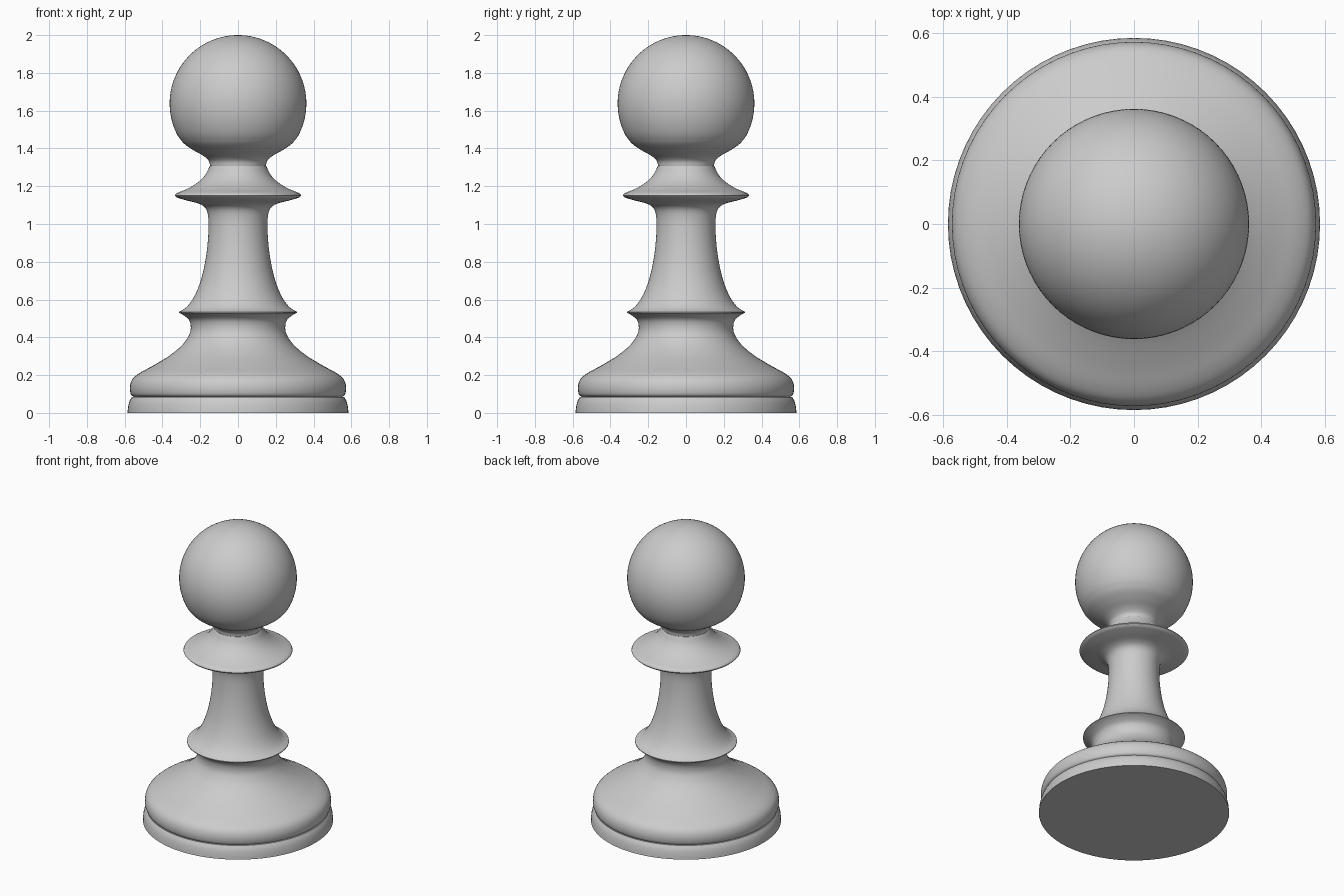
import bpy, bmesh
from math import sin, cos, pi, radians
from mathutils import Vector

if "Cube" in bpy.data.objects:
    bpy.data.objects.remove(bpy.data.objects["Cube"])

SEGMENTS = 72


def smooth(points, steps=4):
    """Run a Catmull-Rom curve through the (radius, height) points."""
    p = [Vector(q) for q in points]
    p = [2 * p[0] - p[1]] + p + [2 * p[-1] - p[-2]]
    out = []
    for a, b, c, d in zip(p, p[1:], p[2:], p[3:]):
        for i in range(steps):
            t = i / steps
            out.append(0.5 * (2 * b + (c - a) * t + (2 * a - 5 * b + 4 * c - d) * t**2
                              + (3 * b - a - 3 * c + d) * t**3))
    return [tuple(v) for v in out] + [tuple(points[-1])]


def lathe(name, profile):
    """Turn a profile, which starts and ends on the axis, around z."""
    bm = bmesh.new()
    verts = [bm.verts.new((r, 0, z)) for r, z in profile]
    edges = [bm.edges.new(pair) for pair in zip(verts, verts[1:])]
    bmesh.ops.spin(bm, geom=verts + edges, cent=(0, 0, 0), axis=(0, 0, 1),
                   angle=2 * pi, steps=SEGMENTS)
    bmesh.ops.remove_doubles(bm, verts=bm.verts, dist=0.0005)
    bmesh.ops.recalc_face_normals(bm, faces=bm.faces)
    mesh = bpy.data.meshes.new(name)
    bm.to_mesh(mesh)
    bm.free()
    obj = bpy.data.objects.new(name, mesh)
    bpy.context.collection.objects.link(obj)
    bpy.context.view_layer.objects.active = obj
    bpy.ops.object.select_all(action='DESELECT')
    obj.select_set(True)
    bpy.ops.object.shade_smooth_by_angle(angle=radians(40))
    return obj


# Foot: low disc with a slightly rounded wall
lathe("foot", [(0, 0)] + smooth([(0.585, 0), (0.582, 0.03), (0.575, 0.06), (0.562, 0.085)])
      + [(0, 0.085)])

# Flared base above the groove, rising to the lower ring
flare = smooth([(0.553, 0.085), (0.568, 0.1), (0.572, 0.14), (0.558, 0.18), (0.52, 0.212),
                (0.45, 0.25), (0.36, 0.305), (0.295, 0.36), (0.26, 0.41), (0.25, 0.45),
                (0.258, 0.49), (0.285, 0.515), (0.313, 0.53)])
# Stem from the lower ring to the underside of the collar
stem = smooth([(0.313, 0.535), (0.275, 0.558), (0.238, 0.605), (0.208, 0.67), (0.184, 0.75),
               (0.166, 0.85), (0.157, 0.95), (0.157, 1.03), (0.17, 1.08), (0.205, 1.107),
               (0.27, 1.124), (0.325, 1.14)])
# Collar edge and slope up to the neck
collar = smooth([(0.335, 1.15), (0.325, 1.163), (0.265, 1.188), (0.21, 1.222),
                 (0.172, 1.262), (0.149, 1.308)])
lathe("body", [(0, 0.085)] + flare + stem + collar + [(0, 1.308)])

# Head: neck fillet flowing into a ball
neck = smooth([(0.148, 1.308), (0.155, 1.335), (0.185, 1.362), (0.235, 1.39), (0.285, 1.425),
               (0.318, 1.465)])
ball = [(0.362 * cos(a), 1.638 + 0.362 * sin(a))
        for a in (radians(-24 + 114 * i / 30) for i in range(30))]
lathe("head", [(0, 1.308)] + neck + ball + [(0, 2.0)])
